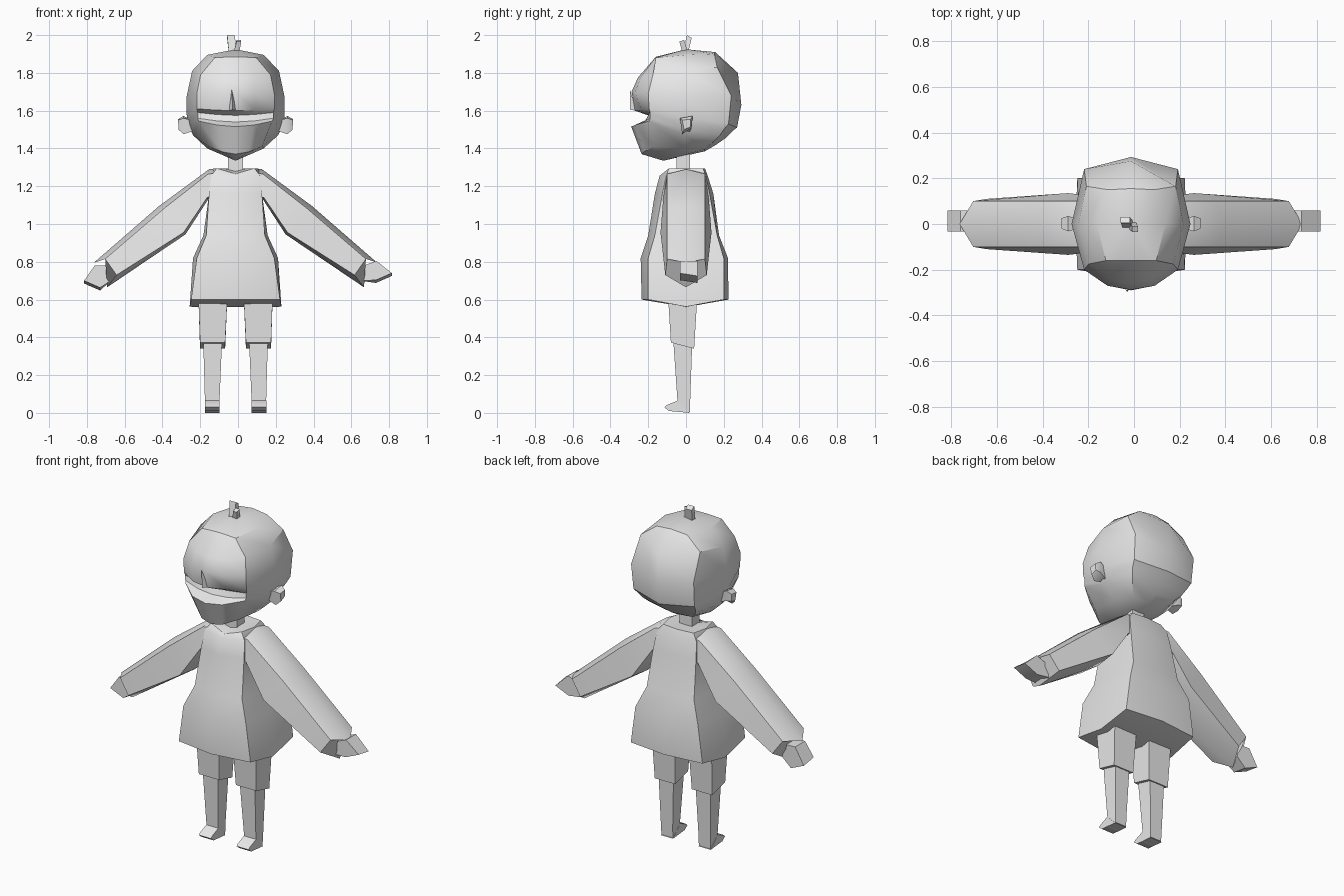
import bpy, bmesh, math
from mathutils import Vector

OFF = -0.013  # the body sits slightly left of the arm span's centre

mat = bpy.data.materials.new("light_grey")
mat.diffuse_color = (0.8, 0.8, 0.8, 1)


def loft(name, rings):
    """Bridge rings of points; a one-point ring closes as a fan, others get a cap."""
    bm = bmesh.new()
    loops = [[bm.verts.new((p[0] + OFF, p[1], p[2])) for p in r] for r in rings]
    for a, b in zip(loops, loops[1:]):
        n = max(len(a), len(b))
        for i in range(n):
            j = (i + 1) % n
            if len(a) == 1:
                bm.faces.new((a[0], b[j], b[i]))
            elif len(b) == 1:
                bm.faces.new((a[i], a[j], b[0]))
            else:
                bm.faces.new((a[i], a[j], b[j], b[i]))
    for end in (loops[0], loops[-1]):
        if len(end) > 2:
            bm.faces.new(end)
    bmesh.ops.recalc_face_normals(bm, faces=bm.faces)
    me = bpy.data.meshes.new(name)
    bm.to_mesh(me)
    bm.free()
    me.materials.append(mat)
    ob = bpy.data.objects.new(name, me)
    bpy.context.collection.objects.link(ob)
    bpy.ops.object.select_all(action='DESELECT')
    ob.select_set(True)
    bpy.context.view_layer.objects.active = ob
    bpy.ops.object.shade_smooth_by_angle(angle=math.radians(35))
    return ob


def full(half):
    """Close a half ring that starts and ends on the centre line."""
    return half + [(-x, y, z) for x, y, z in half[-2:0:-1]]


def rect(x0, x1, y0, y1, zf, zb=None):
    zb = zf if zb is None else zb
    return [(x0, y0, zf), (x1, y0, zf), (x1, y1, zb), (x0, y1, zb)]


def flip(rings, s):
    return [[(x * s, y, z) for x, y, z in r] for r in rings]


# Head: front y,z | face edge x,y,z | side x,z | back edge x,y,z | back y,z
levels = [
    (-.16, 1.885, .11, -.16, 1.88, .15, 1.895, .10, .15, 1.90, .155, 1.91),
    (-.255, 1.775, .185, -.175, 1.79, .23, 1.81, .195, .165, 1.83, .275, 1.80),
    (-.288, 1.70, .205, -.20, 1.69, .26, 1.67, .205, .24, 1.68, .293, 1.63),
    (-.27, 1.60, .205, -.195, 1.61, .258, 1.56, .20, .225, 1.53, .27, 1.51),
    (-.20, 1.575, .20, -.19, 1.59, .25, 1.53, .19, .20, 1.50, .25, 1.495),
    (-.22, 1.54, .20, -.19, 1.56, .24, 1.50, .175, .18, 1.47, .21, 1.455),
    (-.29, 1.515, .195, -.195, 1.545, .225, 1.47, .15, .15, 1.44, .16, 1.42),
    (-.235, 1.37, .14, -.17, 1.41, .15, 1.40, .10, .10, 1.395, .10, 1.385),
]
rings = [[(0, 0, 1.925)]]
for i, (yf, zf, xe, ye, ze, xs, zs, xb, yb, zb, yk, zk) in enumerate(levels):
    mid = (xe * .5, yf * .8 + ye * .2, zf * .7 + ze * .3)
    ring = full([(0, yf, zf), mid, (xe, ye, ze), (xs, 0, zs), (xb, yb, zb), (0, yk, zk)])
    if i == 3:  # shallow dent beside the nose
        ring[1] = (mid[0], -.235, mid[2])
    rings.append(ring)
rings.append([(0, -.12, 1.335)])
loft("head", rings)

# Nose wedge
loft("nose", [[(-.02, -.296, 1.71)],
              [(-.035, -.262, 1.60), (-.015, -.296, 1.605), (.005, -.262, 1.60)]])

# Two small tufts on the crown
loft("tuft_back", [rect(-.035, .01, -.02, .01, 1.90), rect(-.045, -.005, .005, .03, 2.0, 1.985)])
loft("tuft_front", [rect(-.01, .02, -.02, .01, 1.91), rect(.005, .03, -.035, -.01, 1.965, 1.975)])

# Neck
loft("neck", [rect(-.04, .04, -.05, .02, 1.25), rect(-.04, .04, -.05, .02, 1.42)])

# Tunic body: z | front y | corner x,y | side x | back y
rings = []
for z, yf, xe, ye, xs, yk in [
        (.60, -.235, .235, -.20, .243, .225), (.82, -.24, .205, -.20, .225, .222),
        (.94, -.20, .155, -.165, .17, .175), (1.16, -.165, .14, -.125, .135, .145),
        (1.255, -.14, .13, -.105, .13, .115), (1.295, -.11, .10, -.09, .12, .10)]:
    zs = .562 if z == .60 else z
    zf = 1.265 if z == 1.295 else z
    rings.append(full([(0, yf, zf), (xe, ye, z), (xs, 0, zs), (xe, -ye, z), (0, yk, z)]))
rings.insert(0, [(0, 0, .56)])
rings.append([(0, 0, 1.29)])
loft("tunic", rings)


def section(t, u, l, b):
    """Six-sided sleeve section from top, upper edge, lower edge and bottom."""
    m = lambda p: (p[0], -p[1], p[2])
    return [t, u, l, b, m(l), m(u)]


sleeve = [
    section((.08, 0, 1.29), (.09, -.095, 1.27), (.11, -.11, 1.15), (.11, 0, 1.12)),
    section((.14, 0, 1.29), (.145, -.1, 1.265), (.15, -.12, 1.14), (.145, 0, 1.13)),
    section((.405, 0, 1.095), (.375, -.10, 1.085), (.275, -.135, .955), (.265, 0, .945)),
    section((.75, 0, .795), (.69, -.10, .815), (.63, -.11, .73), (.68, 0, .665)),
]

for s, side in ((1, "right"), (-1, "left")):
    loft(side + "_sleeve", flip(sleeve, s))

    # Wedge-shaped hand, the left one hanging a little lower
    dx, dz = (0.008, 0) if s > 0 else (-.018, -.04)
    outline = [(.66, .70), (.68, .78), (.745, .805 + dz * .6),
               (.82 + dx, .725 + dz), (.735 + dx, .688 + dz)]
    hand = [[(x, y, z + (.015 if y < 0 and i > 2 else 0)) for i, (x, z) in enumerate(outline)]
            for y in (-.033, .06)]
    loft(side + "_hand", flip(hand, s))

    # Ear flaring outward
    ear = [[(.23, -.02, 1.49), (.23, .02, 1.49), (.23, .02, 1.55), (.23, -.02, 1.55)],
           [(.275, -.02, 1.475), (.275, .03, 1.51), (.275, .035, 1.572), (.275, -.032, 1.56)],
           [(.302, -.01, 1.50), (.302, .025, 1.515), (.304, .025, 1.555), (.304, -.02, 1.55)]]
    loft(side + "_ear", flip(ear, s))

    # Short trouser leg
    loft(side + "_trouser_leg", flip([rect(.043, .197, -.095, .06, .62),
                                      rect(.055, .188, -.08, .043, .372, .34)], s))

    # Shin and foot
    loft(side + "_shin", flip([rect(.07, .174, -.065, .035, .42),
                               rect(.073, .17, -.065, .032, .35),
                               rect(.085, .162, -.045, .022, .06),
                               rect(.085, .16, -.045, .02, .005)], s))
    foot = [[(x, y, z) for y, z in ((.02, .0), (-.09, .01), (-.115, .03), (-.105, .04), (-.045, .065))]
            for x in (.084, .163)]
    loft(side + "_foot", flip(foot, s))
